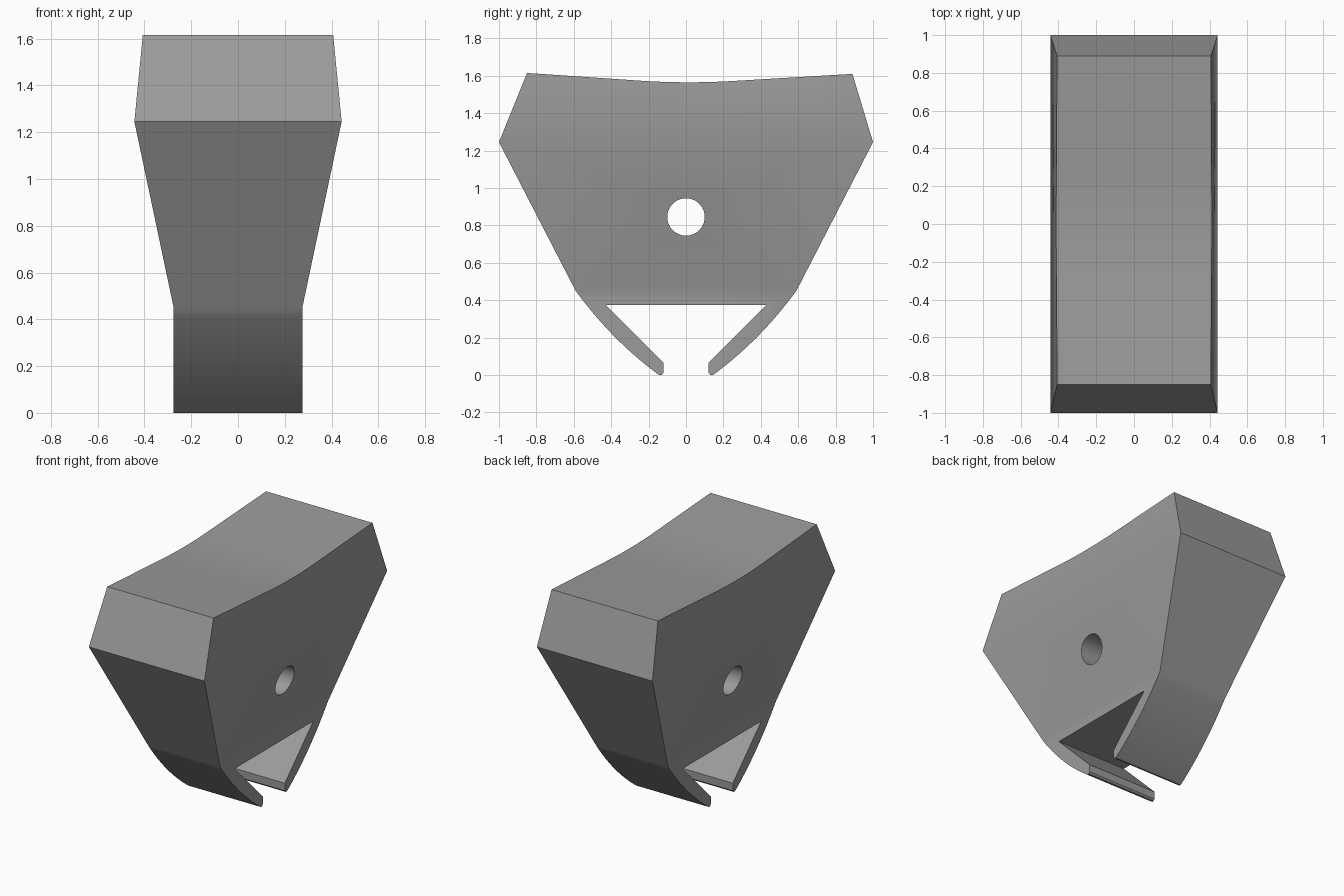
import bpy, bmesh, math

if "Cube" in bpy.data.objects:
    bpy.data.objects.remove(bpy.data.objects["Cube"])

# One grey for the whole part
grey = bpy.data.materials.new("mid grey")
grey.diffuse_color = (0.33, 0.33, 0.33, 1)
grey.use_nodes = True
grey.node_tree.nodes["Principled BSDF"].inputs["Base Color"].default_value = grey.diffuse_color


def bezier(a, c, b, n):
    """Points on a quadratic curve from a to b, both ends included."""
    return [tuple((1 - t) ** 2 * a[k] + 2 * t * (1 - t) * c[k] + t * t * b[k] for k in (0, 1))
            for t in (i / n for i in range(n + 1))]


def half_width(z):
    """Half thickness along x at a given height."""
    if z <= 0.45:
        return 0.275
    if z <= 1.245:
        return 0.275 + (z - 0.45) / 0.795 * 0.168
    return 0.443 - (z - 1.245) / 0.37 * 0.036


# Side profile (y, z): curved gripping arm with rounded tip, from hip to inner corner
arm = bezier((0.59, 0.45), (0.40, 0.19), (0.155, 0.008), 12)
arm += [(0.142, 0.0), (0.13, 0.001), (0.121, 0.012), (0.12, 0.065), (0.43, 0.375)]
# Shallow saddle on top
saddle = [(-0.85, 1.615)] + bezier((-0.25, 1.574), (0, 1.557), (0.25, 1.572), 10) + [(0.89, 1.61)]
profile = (saddle + [(1.0, 1.245)] + arm
           + [(-y, z) for y, z in reversed(arm)] + [(-1.0, 1.245)])

# Body: extrude the profile, cut it at the width changes, then taper
bm = bmesh.new()
face = bm.faces.new([bm.verts.new((-1, y, z)) for y, z in profile])
ext = bmesh.ops.extrude_face_region(bm, geom=[face])
for v in ext["geom"]:
    if isinstance(v, bmesh.types.BMVert):
        v.co.x = 1
for z in (0.45, 1.245):
    bmesh.ops.bisect_plane(bm, geom=bm.verts[:] + bm.edges[:] + bm.faces[:], dist=0.0005,
                           plane_co=(0, 0, z), plane_no=(0, 0, 1))
for v in bm.verts:
    v.co.x *= half_width(v.co.z)
bmesh.ops.recalc_face_normals(bm, faces=bm.faces)
mesh = bpy.data.meshes.new("clamp_body")
bm.to_mesh(mesh)
bm.free()
body = bpy.data.objects.new("clamp_body", mesh)
bpy.context.collection.objects.link(body)
mesh.materials.append(grey)

# Cross hole through the sides
bpy.ops.mesh.primitive_cylinder_add(vertices=48, radius=0.1, depth=2,
                                    location=(0, 0, 0.845), rotation=(0, math.pi / 2, 0))
cutter = bpy.context.object
cutter.name = "hole_cutter"
cutter.data.materials.append(grey)
cutter.hide_render = True

bpy.ops.object.select_all(action='DESELECT')
body.select_set(True)
bpy.context.view_layer.objects.active = body
cut = body.modifiers.new("hole", 'BOOLEAN')
cut.operation = 'DIFFERENCE'
cut.solver = 'EXACT'
cut.object = cutter
bpy.ops.object.modifier_apply(modifier=cut.name)
bpy.data.objects.remove(cutter)

# Smooth curves, crisp corners, flat large faces
bpy.ops.object.shade_smooth_by_angle(angle=math.radians(30))
weighted = body.modifiers.new("flat_large_faces", 'WEIGHTED_NORMAL')
weighted.keep_sharp = True
